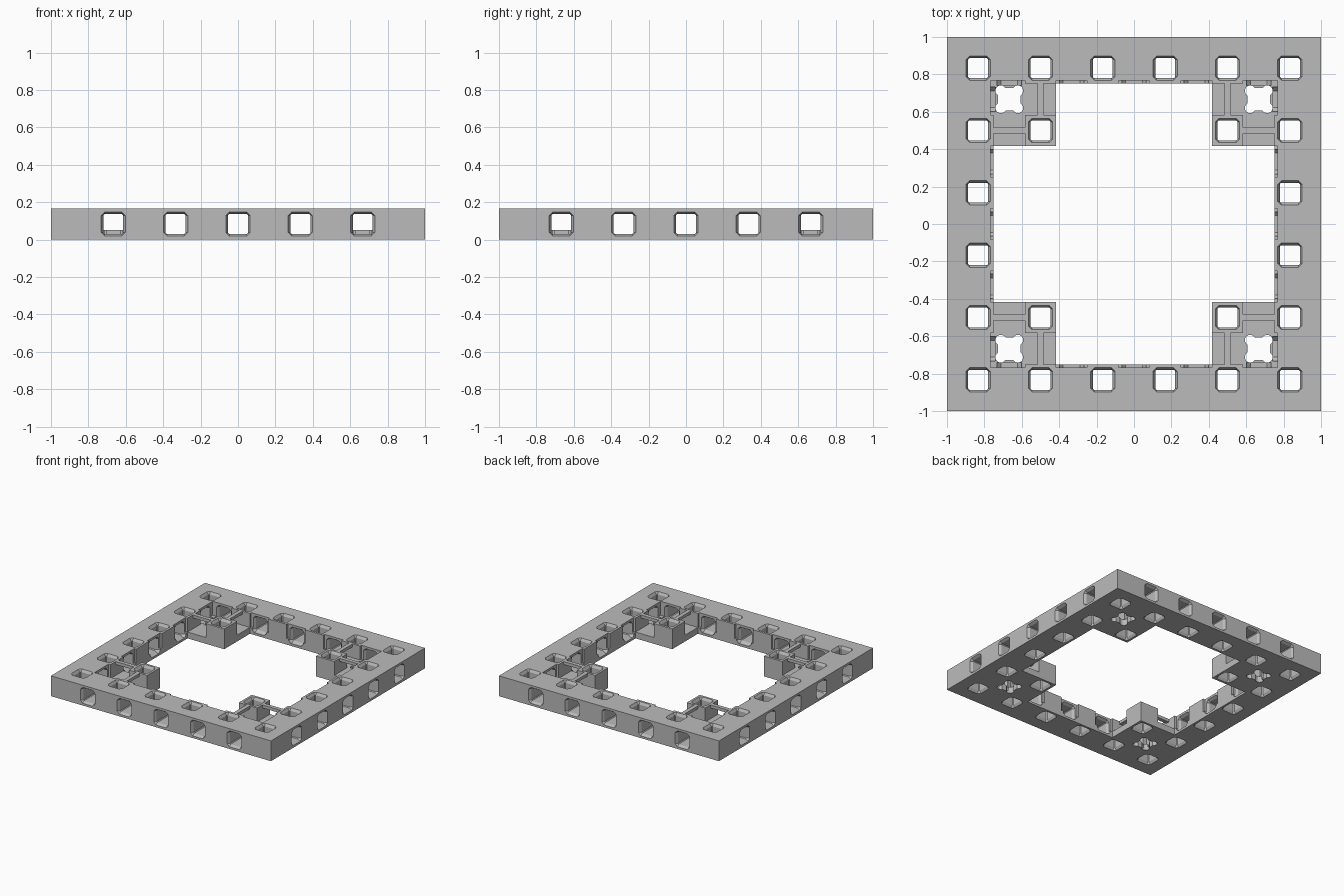
import bpy, bmesh, math
from mathutils import Matrix, Vector

if "Cube" in bpy.data.objects:
    bpy.data.objects.remove(bpy.data.objects["Cube"])

H = 1 / 6            # plate height and grid cell size
FLOOR = 0.052        # height of the corner floors
WALL = 0.767         # back of the inner recesses

grey = bpy.data.materials.new("light_grey")
grey.diffuse_color = (0.5, 0.5, 0.5, 1)
grey.use_nodes = True
grey.node_tree.nodes["Principled BSDF"].inputs["Base Color"].default_value = grey.diffuse_color


def finish(bm, name):
    bmesh.ops.recalc_face_normals(bm, faces=bm.faces)
    me = bpy.data.meshes.new(name)
    bm.to_mesh(me)
    bm.free()
    me.materials.append(grey)
    ob = bpy.data.objects.new(name, me)
    bpy.context.collection.objects.link(ob)
    return ob


def add_box(bm, lo, hi):
    lo, hi = Vector(lo), Vector(hi)
    a = Vector([min(p, q) for p, q in zip(lo, hi)])
    b = Vector([max(p, q) for p, q in zip(lo, hi)])
    m = Matrix.Translation((a + b) / 2) @ Matrix.Diagonal((*(b - a), 1))
    bmesh.ops.create_cube(bm, size=1, matrix=m)


def add_hole(bm, length, tail, matrix):
    """Square hole with cut corners, flared at both ends, along local z."""
    rings = []
    for t, r, c in ((-0.01, .065, .02), (0, .065, .02), (.02, .053, .006),
                    (length - .02, .053, .006), (length, .065, .02),
                    (length + tail, .065, .02)):
        ring = []
        for k in range(4):
            turn = Matrix.Rotation(k * math.pi / 2, 3, 'Z')
            for p in ((r, r - c, t), (r - c, r, t)):
                ring.append(bm.verts.new(matrix @ (turn @ Vector(p))))
        rings.append(ring)
    for a, b in zip(rings, rings[1:]):
        for i in range(8):
            j = (i + 1) % 8
            bm.faces.new((a[i], a[j], b[j], b[i]))
    bm.faces.new(rings[0])
    bm.faces.new(rings[-1])


def cut(target, bm):
    tool = finish(bm, "cutter")
    tool.hide_render = True
    mod = target.modifiers.new("cut", 'BOOLEAN')
    mod.operation = 'DIFFERENCE'
    mod.solver = 'EXACT'
    mod.object = tool
    bpy.context.view_layer.objects.active = target
    bpy.ops.object.modifier_apply(modifier=mod.name)
    bpy.data.objects.remove(tool)


CORNERS = [(sx, sy) for sx in (-1, 1) for sy in (-1, 1)]
C0, C1, IN = 2.5 * H, 3.5 * H, 4.5 * H

# Base plate
bm = bmesh.new()
add_box(bm, (-1, -1, 0), (1, 1, H))
frame = finish(bm, "frame")

# Cross-shaped central opening
for x, y in ((IN, C0), (C0, IN)):
    bm = bmesh.new()
    add_box(bm, (-x, -y, -.1), (x, y, .3))
    cut(frame, bm)

# Corner pockets and passages around the corner posts
pocket, pass_x, pass_y, deep = (bmesh.new() for _ in range(4))
for sx, sy in CORNERS:
    add_box(pocket, (sx * C1, sy * C1, FLOOR), (sx * WALL, sy * WALL, .3))
    add_box(pass_x, (sx * .40, sy * C1, FLOOR), (sx * .65, sy * IN, .3))
    add_box(pass_y, (sx * C1, sy * .40, FLOOR), (sx * IN, sy * .65, .3))
    add_box(deep, (sx * .40, sy * C1, .033), (sx * C1, sy * IN, .3))
    add_box(deep, (sx * C1, sy * .40, .033), (sx * IN, sy * C1, .3))
for b in (pocket, pass_x, pass_y, deep):
    cut(frame, b)

# Shallow recesses behind the side holes
bm = bmesh.new()
for k in range(4):
    start = len(bm.verts)
    for x in (-2 * H, 0, 2 * H):
        add_box(bm, (x - H / 2, .70, FLOOR), (x + H / 2, WALL, .3))
    bm.verts.ensure_lookup_table()
    bmesh.ops.rotate(bm, verts=bm.verts[start:],
                     matrix=Matrix.Rotation(k * math.pi / 2, 3, 'Z'))
cut(frame, bm)

# Five square holes through each side wall
bm = bmesh.new()
for k in range(4):
    for i in range(-2, 3):
        m = (Matrix.Rotation(k * math.pi / 2, 4, 'Z')
             @ Matrix.Translation((i * 2 * H, -1, H / 2))
             @ Matrix.Rotation(-math.pi / 2, 4, 'X'))
        add_hole(bm, 1 - WALL, .027, m)
cut(frame, bm)

# Vertical holes around the rim and in the posts
bm = bmesh.new()
grid = [(2 * i - 5) * H for i in range(6)]
for x in grid:
    for y in grid:
        rim = max(abs(x), abs(y)) > .8
        post = min(abs(x), abs(y)) > .4
        if rim or post:
            add_hole(bm, H, .01, Matrix.Translation((x, y, 0)))
cut(frame, bm)

# Four-lobed holes in the corner floors
bm = bmesh.new()
for sx, sy in CORNERS:
    outline = []
    for k in range(4):
        mid = math.pi / 4 + k * math.pi / 2
        cx, cy = .064 * math.cos(mid), .064 * math.sin(mid)
        for i in range(9):
            a = mid + math.radians(-105 + i * 26.25)
            outline.append((cx + .029 * math.cos(a), cy + .029 * math.sin(a)))
    vs = [bm.verts.new((sx * 4 * H + x, sy * 4 * H + y, -.02)) for x, y in outline]
    face = bm.faces.new(vs)
    ext = bmesh.ops.extrude_face_region(bm, geom=[face], use_keep_orig=True)
    top = [v for v in ext["geom"] if isinstance(v, bmesh.types.BMVert)]
    bmesh.ops.translate(bm, verts=top, vec=(0, 0, .12))
cut(frame, bm)

# Thin top bars tying each post to the rim
bm = bmesh.new()
for sx, sy in CORNERS:
    add_box(bm, (sx * .485, sy * C1, .142), (sx * .517, sy * IN, H))
    add_box(bm, (sx * C1, sy * .485, .142), (sx * IN, sy * .517, H))
finish(bm, "post_bars")
